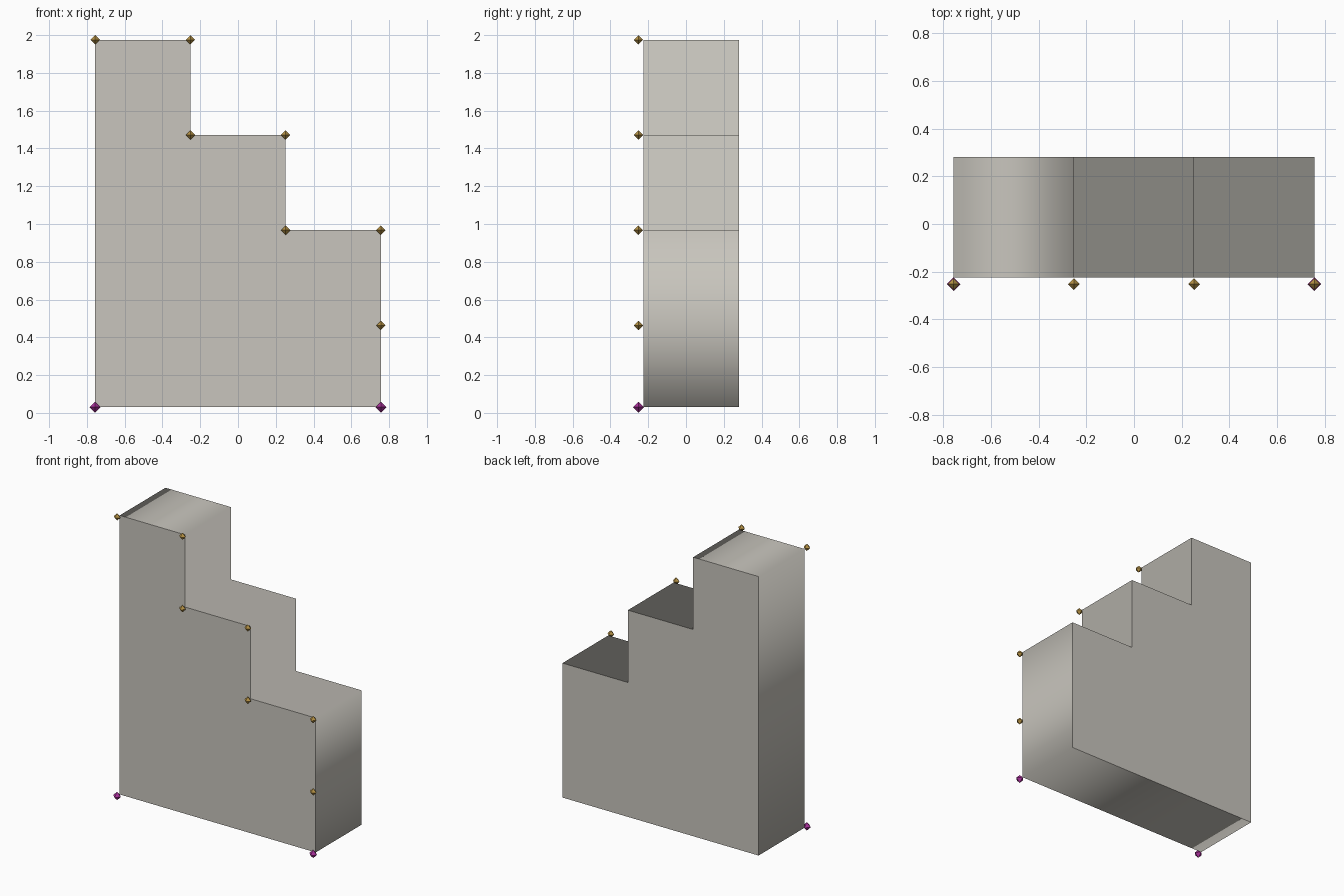
import bpy, bmesh
from mathutils import Matrix

if "Cube" in bpy.data.objects:
    bpy.data.objects.remove(bpy.data.objects["Cube"])


def material(name, rgb):
    m = bpy.data.materials.new(name)
    m.diffuse_color = (*rgb, 1)
    m.use_nodes = True
    m.node_tree.nodes["Principled BSDF"].inputs["Base Color"].default_value = m.diffuse_color
    return m


def finish(bm, name, mat):
    mesh = bpy.data.meshes.new(name)
    bmesh.ops.recalc_face_normals(bm, faces=bm.faces)
    bm.to_mesh(mesh)
    bm.free()
    mesh.materials.append(mat)
    obj = bpy.data.objects.new(name, mesh)
    bpy.context.collection.objects.link(obj)
    return obj


stone = material("warm grey", (0.58, 0.56, 0.51))
gold = material("gold", (0.47, 0.29, 0.06))
purple = material("purple", (0.40, 0.03, 0.33))

STEP, BASE, TOP = 0.504, 0.03, 1.975
FRONT, BACK = -0.224, 0.281
X = [STEP * (i - 1.5) for i in range(4)]
Z = [TOP - STEP * i for i in range(4)]

# Stepped outline, from the bottom left, over the stairs, to the bottom right
low = [(X[0], BASE), (X[3], BASE)]
steps = [(X[0], Z[0]), (X[1], Z[0]), (X[1], Z[1]), (X[2], Z[1]),
         (X[2], Z[2]), (X[3], Z[2]), (X[3], Z[3])]
outline = [low[0], *steps, low[1]]

# Stair block: flat front and back, one smooth-shaded band around the outline
bm = bmesh.new()
cap = bm.faces.new([bm.verts.new((x, FRONT, z)) for x, z in outline])
extruded = bmesh.ops.extrude_face_region(bm, geom=[cap], use_keep_orig=True)
moved = [v for v in extruded["geom"] if isinstance(v, bmesh.types.BMVert)]
bmesh.ops.translate(bm, verts=moved, vec=(0, BACK - FRONT, 0))
bm.normal_update()
for f in bm.faces:
    f.smooth = abs(f.normal.y) < 0.5
for e in bm.edges:
    e.smooth = all(f.smooth for f in e.link_faces)
finish(bm, "stair_block", stone)


# Diamond markers in front of every outline corner
def marker(name, x, z, radius, mat):
    bm = bmesh.new()
    centre = Matrix.Translation((x, -0.252, z))
    ring = [bm.verts.new(centre @ Matrix.Rotation(a * 1.5707963, 4, 'Z')
                         @ Matrix.Translation((radius, 0, 0)).translation)
            for a in range(4)]
    for s in (-1, 1):
        tip = bm.verts.new((x, -0.252, z + s * radius))
        for i in range(4):
            bm.faces.new((ring[i], ring[(i + 1) % 4], tip))
    finish(bm, name, mat)


for i, (x, z) in enumerate(steps):
    marker(f"step_marker_{i + 1}", x, z, 0.025, gold)
for i, (x, z) in enumerate(low):
    marker(f"base_marker_{i + 1}", x, z, 0.029, purple)
